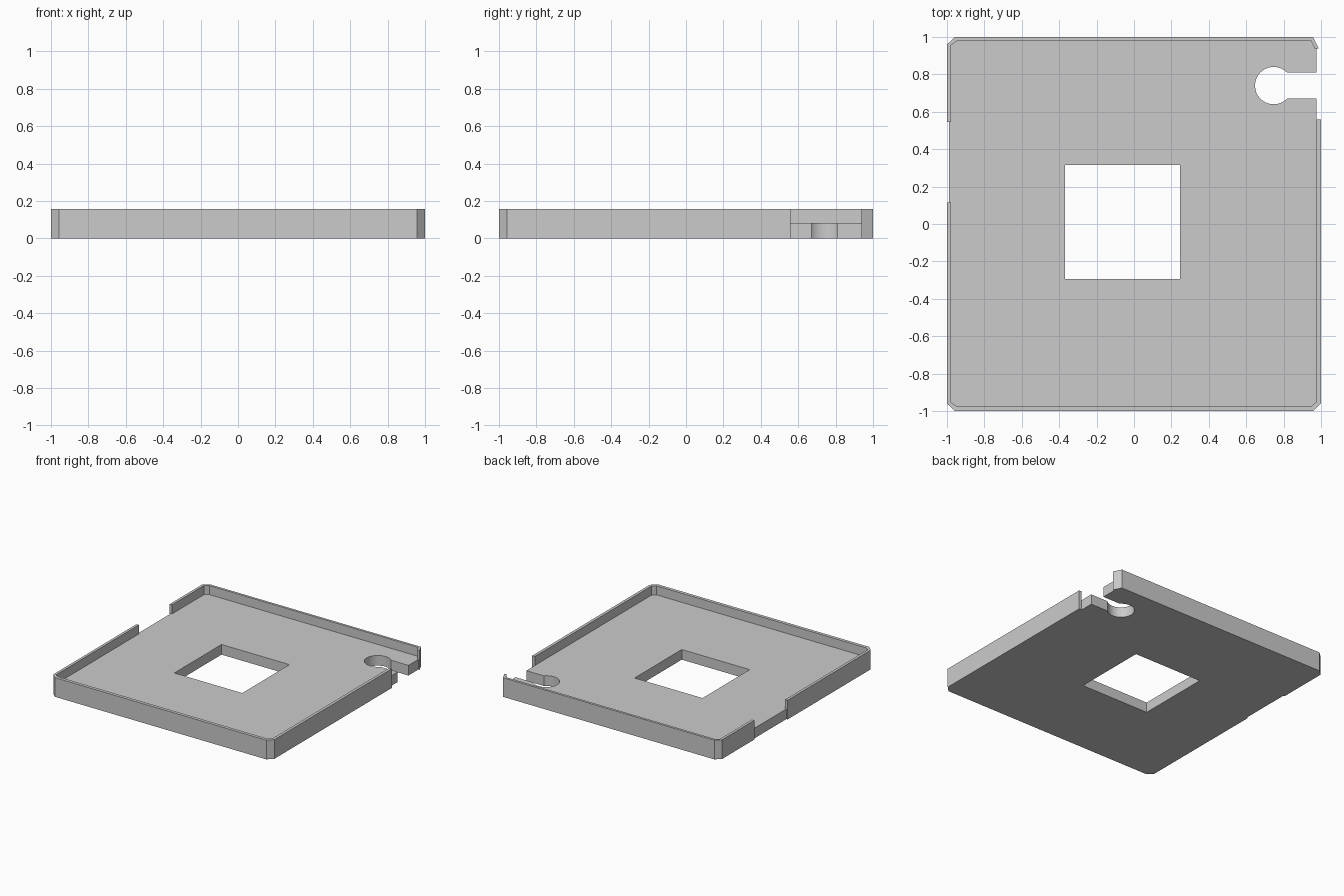
import bpy
import bmesh
from math import asin, cos, sin, pi, radians

default_cube = bpy.data.objects.get("Cube")
if default_cube:
    bpy.data.objects.remove(default_cube, do_unlink=True)

FLOOR_TOP, WALL_TOP = 0.083, 0.157

grey = bpy.data.materials.new("light grey")
grey.use_nodes = True
colour = (0.6, 0.6, 0.6, 1)
grey.diffuse_color = colour
grey.node_tree.nodes["Principled BSDF"].inputs["Base Color"].default_value = colour


def prism(name, loops, bottom, top):
    """Extrude an outline, with any further loops as holes."""
    bm = bmesh.new()
    for loop in loops:
        verts = [bm.verts.new((x, y, bottom)) for x, y in loop]
        for a, b in zip(verts, verts[1:] + verts[:1]):
            bm.edges.new((a, b))
    bmesh.ops.triangle_fill(bm, edges=bm.edges[:], use_beauty=True)
    result = bmesh.ops.extrude_face_region(bm, geom=bm.faces[:], use_keep_orig=True)
    raised = [v for v in result["geom"] if isinstance(v, bmesh.types.BMVert)]
    bmesh.ops.translate(bm, verts=raised, vec=(0, 0, top - bottom))
    bmesh.ops.recalc_face_normals(bm, faces=bm.faces[:])
    mesh = bpy.data.meshes.new(name)
    bm.to_mesh(mesh)
    bm.free()
    mesh.materials.append(grey)
    obj = bpy.data.objects.new(name, mesh)
    bpy.context.collection.objects.link(obj)
    bpy.ops.object.select_all(action="DESELECT")
    obj.select_set(True)
    bpy.context.view_layer.objects.active = obj
    bpy.ops.object.shade_smooth_by_angle(angle=radians(25))
    return obj


# Rim paths, counter-clockwise, with cut corners
front_outer = [(-1, 0.115), (-1, -0.96), (-0.957, -1), (0.957, -1), (1, -0.957), (1, 0.56)]
front_inner = [(-0.978, 0.115), (-0.978, -0.955), (-0.95, -0.973),
               (0.95, -0.973), (0.976, -0.95), (0.976, 0.56)]
back_outer = [(0.988, 0.937), (0.957, 1), (-0.957, 1), (-1, 0.96), (-1, 0.545)]
back_inner = [(0.967, 0.937), (0.945, 0.98), (-0.945, 0.98), (-0.978, 0.955), (-0.978, 0.545)]

# Keyhole slot opening on the left edge
cx, cy, radius, half_slot, steps = 0.747, 0.74, 0.1, 0.07, 26
start = asin(half_slot / radius)
sweep = 2 * (pi - start)
arc = [-start - sweep * i / steps for i in range(steps + 1)]
keyhole = [(cx + radius * cos(a), cy + radius * sin(a)) for a in arc]
left_notch = ([(0.976, 0.56), (0.976, cy - half_slot)] + keyhole
              + [(0.976, cy + half_slot), (0.976, 0.937)])
right_notch = [(-0.989, 0.545), (-0.989, 0.115)]

# Floor plate with a square window
window = [(-0.37, -0.295), (0.245, -0.295), (0.245, 0.315), (-0.37, 0.315)]
prism("floor_plate", [front_outer + left_notch + back_outer + right_notch, window], 0, FLOOR_TOP)

# Raised rim in two runs
prism("front_rim", [front_outer + front_inner[::-1]], FLOOR_TOP, WALL_TOP)
prism("back_rim", [back_outer + back_inner[::-1]], FLOOR_TOP, WALL_TOP)
